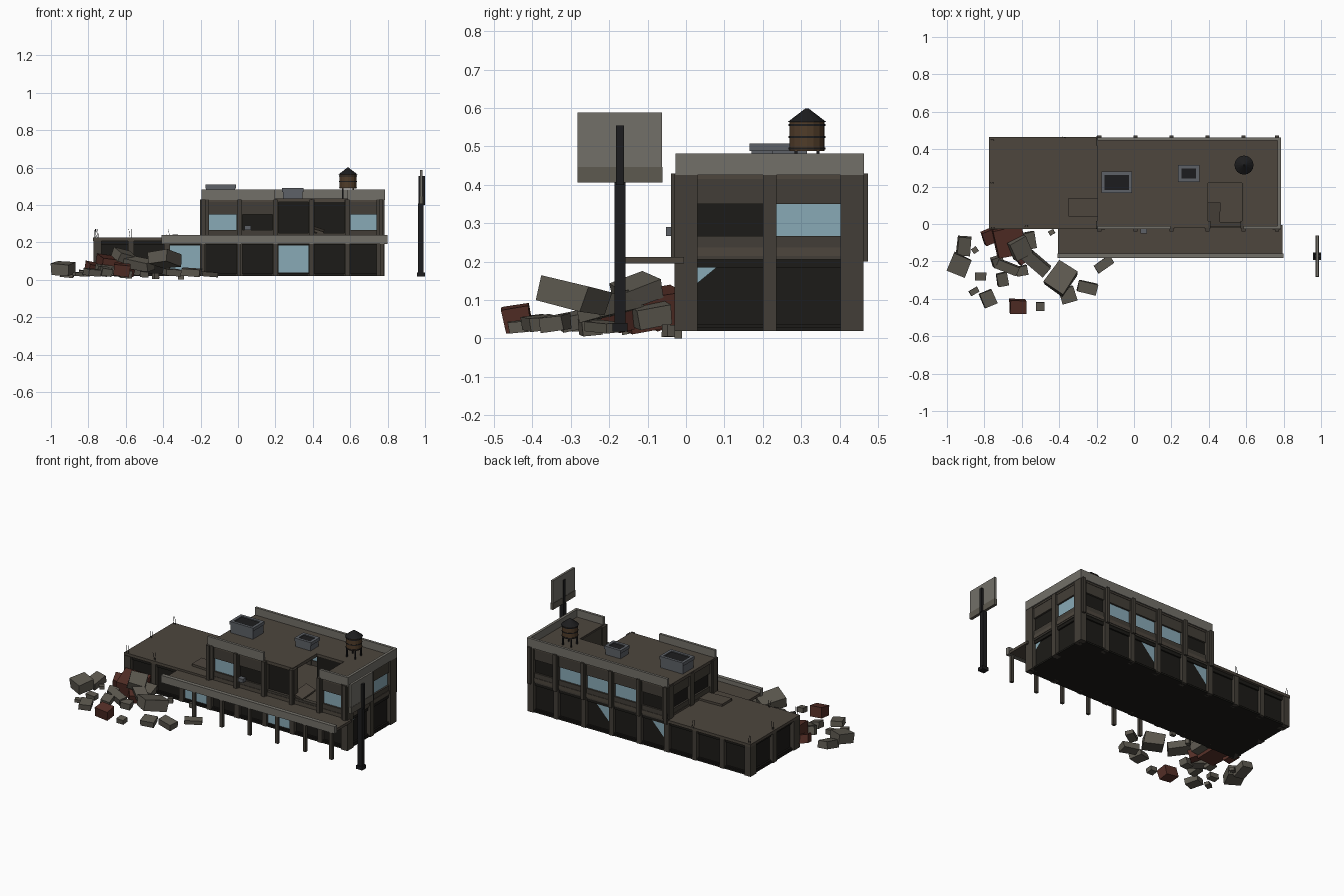
import bpy, random
from mathutils import Euler

if "Cube" in bpy.data.objects:
    bpy.data.objects.remove(bpy.data.objects["Cube"])
random.seed(4)

def mat(name, c):
    m = bpy.data.materials.new(name)
    m.diffuse_color = (*c, 1)
    m.use_nodes = True
    m.node_tree.nodes["Principled BSDF"].inputs["Base Color"].default_value = m.diffuse_color
    return m

WALL = mat("wall", (.055, .048, .038))
DARK = mat("dark_wall", (.012, .011, .009))
TRIM = mat("trim", (.17, .16, .14))
ROOF = mat("roof", (.075, .062, .048))
GLASS = mat("glass", (.25, .40, .47))
RED = mat("brick", (.09, .028, .02))
STEEL = mat("steel", (.012, .012, .013))
VENT = mat("vent", (.11, .12, .135))
WOOD = mat("wood", (.08, .045, .022))
STONE = mat("concrete", (.11, .10, .08))

def mesh(name, verts, faces, m):
    me = bpy.data.meshes.new(name)
    me.from_pydata(verts, [], faces)
    me.materials.append(m)
    o = bpy.data.objects.new(name, me)
    bpy.context.collection.objects.link(o)
    return o

def box(name, x, y, z, m):
    """Box from (min, max) pairs."""
    v = [(a, b, c) for a in x for b in y for c in z]
    f = [(0, 1, 3, 2), (4, 6, 7, 5), (0, 4, 5, 1), (2, 3, 7, 6), (0, 2, 6, 4), (1, 5, 7, 3)]
    return mesh(name, v, f, m)

def block(name, loc, size, rot, m, jitter=0):
    """Centred, rotated box; jitter makes it a rough chunk."""
    o = box(name, *[(-s / 2, s / 2) for s in size], m)
    for v in o.data.vertices:
        for i in range(3):
            v.co[i] += random.uniform(-jitter, jitter) * size[i]
    o.location, o.rotation_euler = loc, Euler(rot)
    return o

def cyl(name, loc, r1, r2, h, n, m):
    bpy.ops.mesh.primitive_cone_add(vertices=n, radius1=r1, radius2=r2, depth=h,
                                    location=(loc[0], loc[1], loc[2] + h / 2))
    o = bpy.context.object
    o.name = name
    o.data.materials.append(m)
    return o

# Facades are laid out as (along, outward) so each side shares one builder
SIDES = {"front": (0, -.02, -1), "back": (0, .455, 1), "right": (1, .775, 1),
         "left": (1, -.765, -1), "inner": (1, -.19, -1)}

def slab(side, name, u, out, z, m):
    axis, base, s = SIDES[side]
    d = sorted(base + s * o for o in out)
    return box(f"{side}_{name}", u if axis == 0 else d, d if axis == 0 else u, z, m)

def shard(side, u, z):
    """Triangle of broken glass left in a pane."""
    axis, base, s = SIDES[side]
    d = base - s * .014
    pts = [(u[0], z[1]), (u[1], z[1]), (u[0], z[0])]
    v = [((a, d, b) if axis == 0 else (d, a, b)) for a, b in pts]
    mesh(f"{side}_glass_shard", v, [(0, 1, 2)], GLASS)

def bay(side, u, level, kind):
    a, b = u
    if level == 0:
        slab(side, "lower_panel", u, (-.03, -.018), (.02, .2), DARK)
        slab(side, "kick_plate", u, (-.03, -.008), (.02, .037), DARK)
        slab(side, "lower_lintel", u, (-.03, -.008), (.185, .21), DARK)
        if kind == "g":
            slab(side, "shop_glass", (a + .012, b - .012), (-.02, -.012), (.04, .183), GLASS)
        if kind == "s":
            w = .055 if side == "right" else .1
            shard(side, (a + .015, a + .015 + w), (.14 if side == "right" else .08, .185))
        return
    slab(side, "spandrel", u, (-.03, -.003), (.205, .25 if kind in "op" else .267), WALL)
    if kind == "p":
        slab(side, "boarded_opening", u, (-.03, -.02), (.25, .42), DARK)
    if kind in "op":
        return
    slab(side, "upper_lintel", u, (-.03, -.003), (.35, .43), WALL)
    slab(side, "window_pane", u, (-.025, -.014), (.267, .35), GLASS if kind == "g" else DARK)

# Long sides: g = glass, d = dark, s = shard, o = open, p = boarded
XS = [-.765 + .193 * i for i in range(9)]
YS = [-.005, .218, .432]
for side, low, up in (("front", "ddgddgdd", "gdpog"), ("back", "dddsdsdd", "dgggd")):
    for i in range(8):
        bay(side, (XS[i], XS[i + 1]), 0, low[i])
        if i >= 3:
            bay(side, (XS[i], XS[i + 1]), 1, up[i - 3])
    for i, x in enumerate(XS):
        x = min(max(x, -.755), .765)
        slab(side, "column", (x - .016, x + .016), (-.035, .005), (.02, .43 if i >= 3 else .21), WALL)
        if i >= 3:
            slab(side, "upper_pilaster", (x - .011, x + .011), (-.01, .019), (.2, .43), WALL)
# Short sides
for side, low, up in (("right", "sd", "dg"), ("left", "dd", ""), ("inner", "", "dd")):
    for i in range(2):
        u = (YS[i] + .015, YS[i + 1] - .015)
        if low:
            bay(side, u, 0, low[i])
        if up:
            bay(side, u, 1, up[i])
    for y, w in zip(YS, (.035, .018, .03)):
        z = (.22, .43) if side == "inner" else (.02, .43 if up else .21)
        slab(side, "column", (max(y - w, -.03), min(y + w, .462)), (-.035, .008), z, WALL)

# Floors and roofs, with the collapsed notch above the front
box("ground_floor", (-.765, .775), (-.02, .455), (.02, .03), DARK)
box("wing_roof", (-.775, -.18), (-.026, .464), (.207, .225), ROOF)
box("upper_floor", (-.19, .775), (-.02, .455), (.215, .237), ROOF)
box("main_roof_back", (-.195, .775), (.22, .455), (.415, .435), ROOF)
box("main_roof_front", (-.195, .395), (-.02, .22), (.415, .435), ROOF)
box("main_roof_corner", (.585, .775), (-.02, .22), (.415, .435), ROOF)
box("notch_back_wall", (.395, .585), (.22, .232), (.237, .42), DARK)
box("notch_side_wall", (.578, .59), (-.02, .22), (.237, .43), WALL)
block("fallen_roof_slab", (.425, .05, .265), (.07, .13, .015), (.1, .3, 0), ROOF)
block("fallen_wing_slab", (-.27, .09, .232), (.16, .1, .014), (0, .03, 0), ROOF)

# Parapet
for n, x, y in (("back", (-.195, .785), (.447, .463)), ("right", (.768, .785), (-.027, .463)),
                ("front", (-.195, .195), (-.027, -.011)), ("front_corner", (.585, .785), (-.027, -.011))):
    box("parapet_" + n, x, y, (.425, .482), TRIM)

# Canopy, fascia and posts
box("canopy", (-.405, .795), (-.17, -.005), (.195, .212), ROOF)
box("canopy_fascia", (-.41, .8), (-.183, -.158), (.192, .238), TRIM)
for x in XS[3:]:
    x = min(x, .77)
    box("canopy_post", (x - .01, x + .01), (-.178, -.16), (.02, .2), WALL)
box("wall_lamp", (.035, .07), (-.052, -.02), (.267, .29), VENT)

# Rooftop vent units with sunken tops
for x0, x1, y0, y1, z in ((-.175, -.01, .165, .28, .508), (.235, .35, .225, .315, .49)):
    box("vent_unit", (x0 + .005, x1 - .005), (y0 + .005, y1 - .005), (.43, z - .012), VENT)
    box("vent_grille", (x0 + .018, x1 - .018), (y0 + .018, y1 - .018), (z - .012, z - .006), STEEL)
    for y in (y0, y1 - .018):
        box("vent_rim", (x0, x1), (y, y + .018), (z - .02, z), VENT)
    for x in (x0, x1 - .018):
        box("vent_rim", (x, x + .018), (y0, y1), (z - .02, z), VENT)

# Water tank
tx, ty = .588, .315
cyl("tank_barrel", (tx, ty, .488), .046, .046, .077, 16, WOOD)
cyl("tank_cone", (tx, ty, .563), .051, .004, .036, 16, STEEL)
for z in (.492, .522, .553):
    cyl("tank_hoop", (tx, ty, z), .048, .048, .005, 16, STEEL)
for sx in (-1, 1):
    for sy in (-1, 1):
        block("tank_leg", (tx + sx * .029, ty + sy * .029, .46), (.008, .008, .06), (0, 0, 0), STEEL)

# Roadside sign board
box("sign_board", (.972, .986), (-.282, -.062), (.408, .588), TRIM)
box("sign_lower_trim", (.97, .988), (-.283, -.061), (.406, .446), STONE)
box("sign_pole", (.963, .993), (-.186, -.158), (.02, .408), STEEL)
box("sign_pole_top", (.966, 1.0), (-.182, -.162), (.4, .555), STEEL)
box("sign_foot", (.958, 1.0), (-.192, -.152), (.018, .04), STEEL)

# Rubble rows: x, y, z, sx, sy, sz, yaw, tilt
def rubble(name, rows, m):
    for x, y, z, a, b, c, yaw, tilt in rows:
        block(name, (x, y, z), (a, b, c), (tilt, tilt * .6, yaw), m, .04)

rubble("concrete_chunk", [
    (-.91, -.12, .045, .07, .10, .045, -.1, .2), (-.935, -.22, .06, .1, .1, .06, -.4, .15),
    (-.82, -.28, .035, .06, .04, .03, 0, .1), (-.705, -.295, .045, .055, .07, .04, .2, .2),
    (-.78, -.40, .04, .07, .08, .035, .4, .1), (-.39, -.29, .11, .12, .14, .065, -.6, -.2),
    (-.355, -.38, .04, .08, .08, .035, .3, .1), (-.25, -.34, .04, .1, .06, .04, -.25, .1),
    (-.53, -.2, .085, .18, .07, .05, -.7, .25), (-.61, -.13, .125, .1, .1, .05, .5, .35),
    (-.68, -.23, .05, .12, .05, .04, -.4, .2), (-.16, -.215, .03, .1, .05, .025, .6, .1),
    (-.73, -.2, .05, .06, .05, .05, .3, .3), (-.57, -.09, .06, .08, .09, .05, .2, .2)], STONE)
rubble("brick_chunk", [
    (-.67, -.09, .075, .15, .15, .09, .2, .15), (-.62, -.44, .052, .085, .07, .06, 0, .15),
    (-.77, -.065, .06, .08, .07, .05, .4, .3), (-.6, -.17, .05, .07, .07, .05, .7, .2)], RED)
rubble("small_chunk", [
    (-.855, -.36, .03, .05, .03, .02, .5, .1), (-.5, -.44, .03, .045, .045, .03, 0, .1),
    (-.85, -.14, .03, .03, .03, .02, .6, 0), (-.44, -.045, .02, .03, .025, .03, .5, 0),
    (-.6, -.25, .03, .06, .05, .04, .2, .1)], STONE)
box("rubble_lowest_chip", (-.32, -.29), (-.03, -.01), (0, .03), STONE)

# Bent reinforcement rods sticking up from the broken wing
for x, y in ((-.76, -.02), (-.58, -.01), (-.765, .22), (-.765, .45), (-.38, .462), (-.2, .468)):
    for k in range(2):
        block("bent_rod", (x + k * .012, y, .245), (.0018, .0018, .055),
              (random.uniform(-.2, .2), random.uniform(-.2, .2), 0), STEEL)
